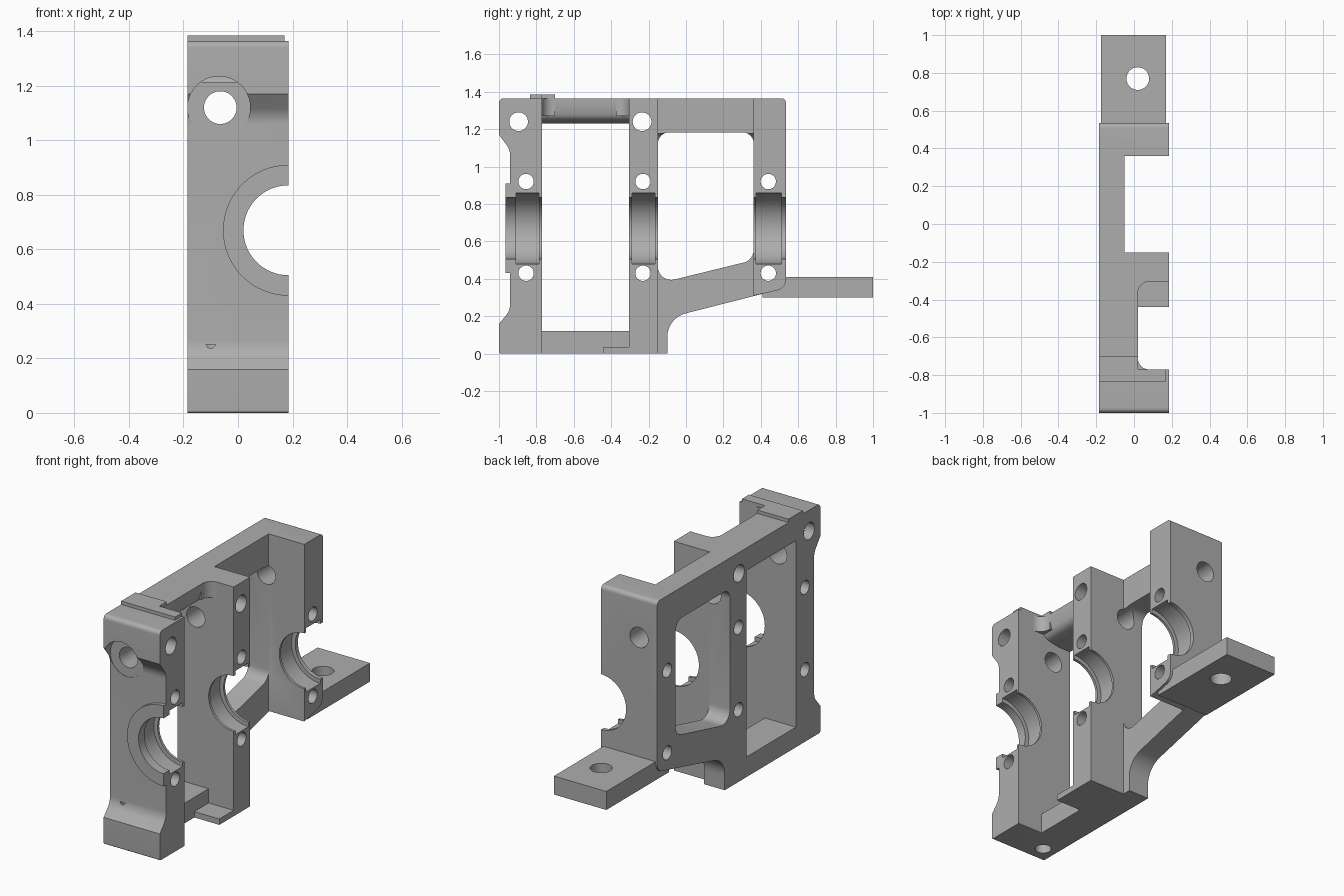
import bpy, bmesh, math
from mathutils import Vector

if "Cube" in bpy.data.objects:
    bpy.data.objects.remove(bpy.data.objects["Cube"], do_unlink=True)

metal = bpy.data.materials.new("cast grey metal")
metal.use_nodes = True
colour = (0.42, 0.42, 0.42, 1)
metal.diffuse_color = colour
metal.node_tree.nodes["Principled BSDF"].inputs["Base Color"].default_value = colour

BACK, SPLIT, TOP = -0.185, 0.185, 1.365   # outer face, parting face, height
BORE_Z = 0.67


def rounded(corners, steps=8):
    """Polygon outline from (a, b, radius) corners."""
    out = []
    for i, c in enumerate(corners):
        p = Vector(c[:2])
        r = c[2] if len(c) > 2 else 0
        if not r:
            out.append(tuple(p))
            continue
        u = (Vector(corners[i - 1][:2]) - p).normalized()
        v = (Vector(corners[(i + 1) % len(corners)][:2]) - p).normalized()
        half = u.angle(v) / 2
        centre = p + (u + v).normalized() * (r / math.sin(half))
        s = p + u * (r / math.tan(half)) - centre
        e = p + v * (r / math.tan(half)) - centre
        turn = s.angle_signed(e)
        for k in range(steps + 1):
            a = -turn * k / steps
            out.append((centre.x + s.x * math.cos(a) - s.y * math.sin(a),
                        centre.y + s.x * math.sin(a) + s.y * math.cos(a)))
    return out


def circle(a, b, r, n=40):
    return [(a + r * math.cos(math.tau * k / n), b + r * math.sin(math.tau * k / n))
            for k in range(n)]


def rect(a0, a1, b0, b1, r=0):
    return rounded([(a0, b0, r), (a1, b0, r), (a1, b1, r), (a0, b1, r)])


def prism(name, axis, outline, lo, hi):
    """Extrude an outline along x (y, z), y (x, z) or z (x, y)."""
    place = {"x": lambda a, b, t: (t, a, b),
             "y": lambda a, b, t: (a, t, b),
             "z": lambda a, b, t: (a, b, t)}[axis]
    bm = bmesh.new()
    rings = [[bm.verts.new(place(a, b, t)) for a, b in outline] for t in (lo, hi)]
    bm.faces.new(rings[0])
    bm.faces.new(rings[1])
    n = len(outline)
    for i in range(n):
        j = (i + 1) % n
        bm.faces.new((rings[0][i], rings[0][j], rings[1][j], rings[1][i]))
    bmesh.ops.recalc_face_normals(bm, faces=bm.faces)
    mesh = bpy.data.meshes.new(name)
    bm.to_mesh(mesh)
    bm.free()
    mesh.materials.append(metal)
    obj = bpy.data.objects.new(name, mesh)
    bpy.context.collection.objects.link(obj)
    return obj


def combine(target, tool, operation):
    tool.hide_render = True
    mod = target.modifiers.new(operation, "BOOLEAN")
    mod.operation, mod.object, mod.solver = operation, tool, "EXACT"
    bpy.context.view_layer.objects.active = target
    bpy.ops.object.modifier_apply(modifier=mod.name)
    bpy.data.objects.remove(tool, do_unlink=True)


# Front wall with flared head and foot
housing = prism("bearing_housing", "x", rounded([
    (-0.77, 0), (-0.77, TOP), (-1, TOP, 0.025), (-1, 1.17),
    (-0.94, 1.09, 0.1), (-0.94, 0.23, 0.1), (-1, 0.16), (-1, 0, 0.01)]), BACK, SPLIT)

parts = [
    # Middle and rear walls
    prism("middle_wall", "x", rect(-0.305, -0.15, 0, TOP), BACK, SPLIT),
    prism("rear_wall", "x", rounded([(0.36, 0.31), (0.43, 0.325), (0.535, 0.35, 0.06),
                                     (0.535, TOP, 0.025), (0.36, TOP)]), BACK, SPLIT),
    # Ring boss around the front bore
    prism("bore_boss", "y", [(x, z) for x, z in circle(SPLIT, BORE_Z, 0.24, 64)
                             if x < SPLIT + 0.001], -0.965, -0.9),
    # Top rail with hollowed underside, and the bottom rail
    prism("front_top_rail", "y", rounded([
        (BACK, 1.23), (-0.1, 1.23), (0.0, 1.25, 0.05), (0.02, 1.33), (0.02, TOP),
        (BACK, TOP)]), -0.8, -0.28),
    prism("front_bottom_rail", "y", rect(BACK, 0.02, 0, 0.12), -0.8, -0.28),
    prism("foot_pad", "z", rect(BACK, SPLIT, -0.44, -0.28), 0, 0.035),
    prism("top_pad", "z", rounded([(BACK, -0.835), (0.17, -0.835), (0.17, -0.77),
                                   (0.02, -0.77), (0.02, -0.7), (BACK, -0.7)]), 1.33, 1.385),
    # Rear frame: top rail and slanted arm around a rounded opening
    prism("rear_frame", "x", rounded([
        (-0.17, 0), (-0.1, 0), (-0.1, 0.19, 0.13), (0.45, 0.33), (0.45, TOP),
        (-0.17, TOP)]), BACK, -0.05),
    # Mounting flange
    prism("mounting_flange", "z", rect(-0.175, 0.17, 0.41, 1.0), 0.3, 0.41),
]
# Fillets where the top rail meets the walls
for wall, side in ((-0.77, 1), (-0.305, -1)):
    parts.append(prism("rail_fillet", "z", rounded([
        (0.0, wall - side * 0.02), (0.085, wall - side * 0.02), (0.085, wall),
        (0.02, wall, 0.06), (0.02, wall + side * 0.07), (0.0, wall + side * 0.07)]),
        1.27, TOP))
for part in parts:
    combine(housing, part, "UNION")

cutters = [
    # Rear opening
    prism("rear_opening", "x", rounded([(-0.15, 0.375, 0.07), (0.362, 0.5, 0.07),
                                        (0.362, 1.183, 0.06), (-0.15, 1.183, 0.06)]), -0.3, -0.04),
    # Main bore, spot face and cross hole
    prism("main_bore", "y", circle(SPLIT, BORE_Z, 0.165, 64), -1.1, 0.7),
    prism("spot_face", "y", circle(-0.07, 1.12, 0.115), -1.1, -0.938),
    prism("cross_hole", "y", circle(-0.065, 1.12, 0.06), -1.1, 0.7),
    # Flange hole and foot hole
    prism("flange_hole", "z", circle(0.02, 0.77, 0.06), 0.2, 0.5),
    prism("foot_hole", "z", circle(-0.1, -0.9, 0.045), -0.1, 0.25),
]
# Bearing grooves
for lo, hi in ((-0.91, -0.785), (-0.29, -0.165), (0.375, 0.51)):
    cutters.append(prism("groove", "y", circle(SPLIT, BORE_Z, 0.19, 64), lo, hi))
# Bolt holes through the walls
for y in (-0.855, -0.23, 0.44):
    for z in (0.43, 0.92):
        cutters.append(prism("bolt_hole", "x", circle(y, z, 0.041), -0.3, 0.3))
for y in (-0.895, -0.235):
    cutters.append(prism("upper_bolt_hole", "x", circle(y, 1.24, 0.05), -0.3, 0.3))
for cutter in cutters:
    combine(housing, cutter, "DIFFERENCE")

bpy.ops.object.select_all(action="DESELECT")
housing.select_set(True)
bpy.context.view_layer.objects.active = housing
bpy.ops.object.shade_smooth_by_angle(angle=math.radians(30))
